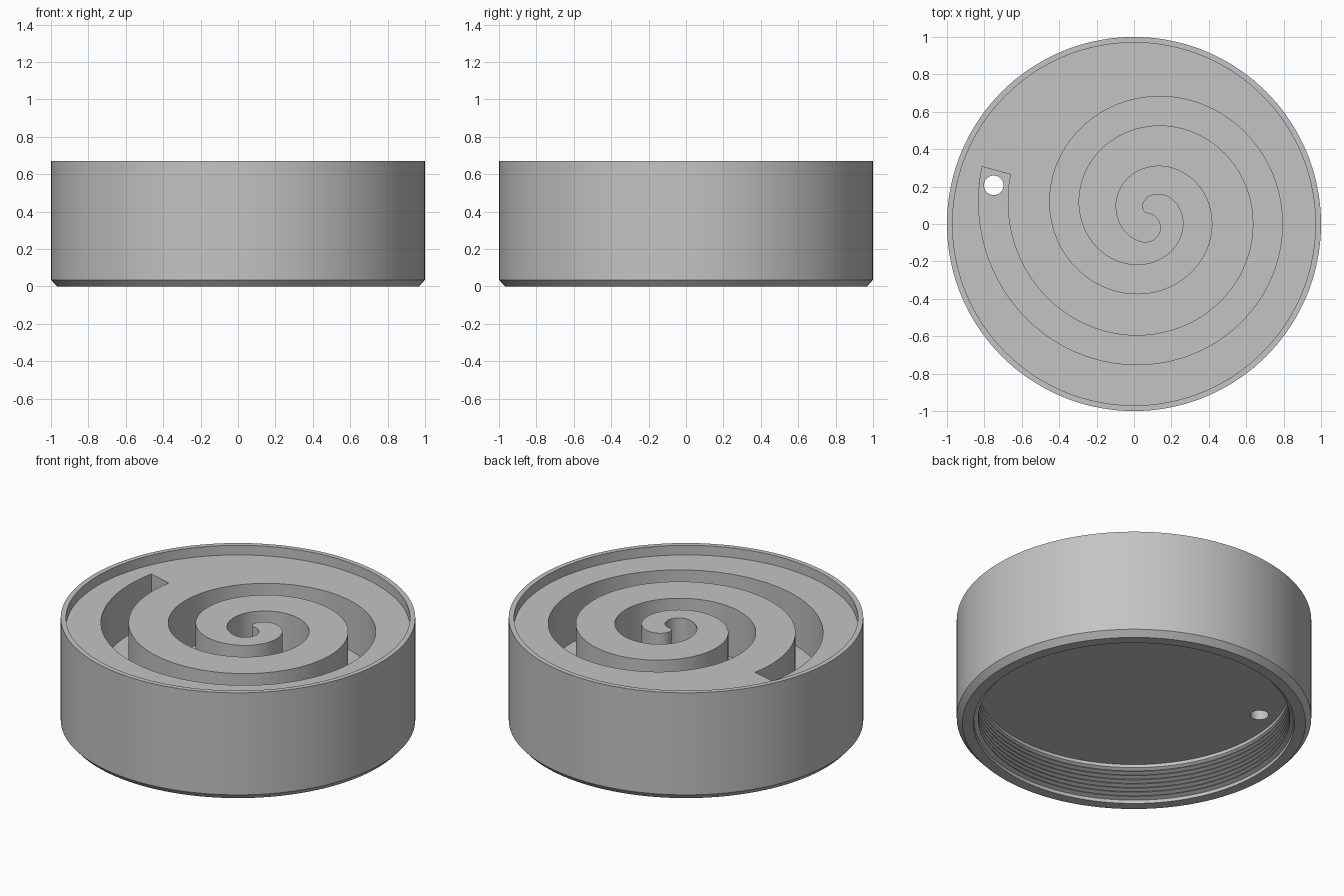
import bpy, bmesh
from math import sin, cos, pi, radians

cube = bpy.data.objects.get("Cube")
if cube:
    bpy.data.objects.remove(cube, do_unlink=True)

HEIGHT, DECK, GROOVE_FLOOR, CEILING = 0.67, 0.61, 0.30, 0.24
SEGMENTS = 144

grey = bpy.data.materials.new("plain_grey")
grey.use_nodes = True
grey.diffuse_color = (0.55, 0.55, 0.55, 1)
grey.node_tree.nodes["Principled BSDF"].inputs["Base Color"].default_value = (0.55, 0.55, 0.55, 1)


def make_object(name, bm):
    bmesh.ops.recalc_face_normals(bm, faces=bm.faces)
    mesh = bpy.data.meshes.new(name)
    bm.to_mesh(mesh)
    bm.free()
    mesh.materials.append(grey)
    obj = bpy.data.objects.new(name, mesh)
    bpy.context.collection.objects.link(obj)
    return obj


def lathe(name, profile):
    """Revolve (radius, z) points; both ends lie on the axis."""
    bm = bmesh.new()
    top = bm.verts.new((0, 0, profile[0][1]))
    end = bm.verts.new((0, 0, profile[-1][1]))
    rings = []
    for r, z in profile[1:-1]:
        angles = [2 * pi * i / SEGMENTS for i in range(SEGMENTS)]
        rings.append([bm.verts.new((r * cos(a), r * sin(a), z)) for a in angles])
    for a, b in zip(rings, rings[1:]):
        for i in range(SEGMENTS):
            j = (i + 1) % SEGMENTS
            bm.faces.new((a[i], a[j], b[j], b[i]))
    for i in range(SEGMENTS):
        j = (i + 1) % SEGMENTS
        bm.faces.new((top, rings[0][i], rings[0][j]))
        bm.faces.new((end, rings[-1][j], rings[-1][i]))
    return make_object(name, bm)


def prism(name, outline, z0, z1):
    """Extrude a closed outline upwards."""
    bm = bmesh.new()
    face = bm.faces.new([bm.verts.new((x, y, z0)) for x, y in outline])
    grown = bmesh.ops.extrude_face_region(bm, geom=[face])["geom"]
    verts = [v for v in grown if isinstance(v, bmesh.types.BMVert)]
    bmesh.ops.translate(bm, verts=verts, vec=(0, 0, z1 - z0))
    obj = make_object(name, bm)
    obj.hide_render = True
    return obj


# Cup body: rim, chamfered foot and a threaded socket underneath
profile = [(0, DECK), (0.97, DECK), (0.97, HEIGHT), (1, HEIGHT),
           (1, 0.035), (0.968, 0), (0.905, 0), (0.905, 0.015)]
THREADS, PITCH = 7, 0.027
for k in range(THREADS):
    z = 0.02 + k * PITCH
    profile += [(0.903, z), (0.878, z + 0.010), (0.878, z + 0.014), (0.903, z + 0.024)]
profile += [(0.882, CEILING - 0.02), (0.882, CEILING), (0, CEILING)]
body = lathe("spiral_cup_body", profile)

# Spiral channel outline around an off-centre origin
CX, CY, HALF, STEP = 0.0765, 0.06, 0.078, 4
START, FINISH = 164.5, 980


def channel_radius(deg):
    straight = max(0.827 - 0.0955 * (deg - 180) / 90, 0)
    return (straight ** 3 + 0.08 ** 3) ** (1 / 3)


def polar(r, deg):
    return CX + r * cos(radians(deg)), CY + r * sin(radians(deg))


count = int((FINISH - START) / STEP)
degs = [START + (FINISH - START) * i / count for i in range(count + 1)]
outer = [polar(channel_radius(d) + HALF, d) for d in degs]
inner = [polar(channel_radius(d) - HALF, d) for d in degs if channel_radius(d) - HALF > 0.008]
ex, ey = polar(channel_radius(FINISH), FINISH)
cap = [(ex + HALF * cos(radians(FINISH + t)), ey + HALF * sin(radians(FINISH + t)))
       for t in range(10, 171, 10)]
channel = prism("channel_cutter", outer + cap + inner[::-1], GROOVE_FLOOR, HEIGHT + 0.1)

# Drain hole at the outer end of the channel
ring = [2 * pi * i / 32 for i in range(32)]
drain = prism("drain_cutter", [(-0.75 + 0.052 * cos(a), 0.207 + 0.052 * sin(a)) for a in ring],
              CEILING - 0.1, GROOVE_FLOOR + 0.1)

bpy.ops.object.select_all(action="DESELECT")
body.select_set(True)
bpy.context.view_layer.objects.active = body
for cutter in (channel, drain):
    mod = body.modifiers.new("cut", "BOOLEAN")
    mod.operation = "DIFFERENCE"
    mod.solver = "EXACT"
    mod.object = cutter
    bpy.ops.object.modifier_apply(modifier=mod.name)
    bpy.data.objects.remove(cutter, do_unlink=True)

bpy.ops.object.shade_smooth_by_angle(angle=radians(25))
